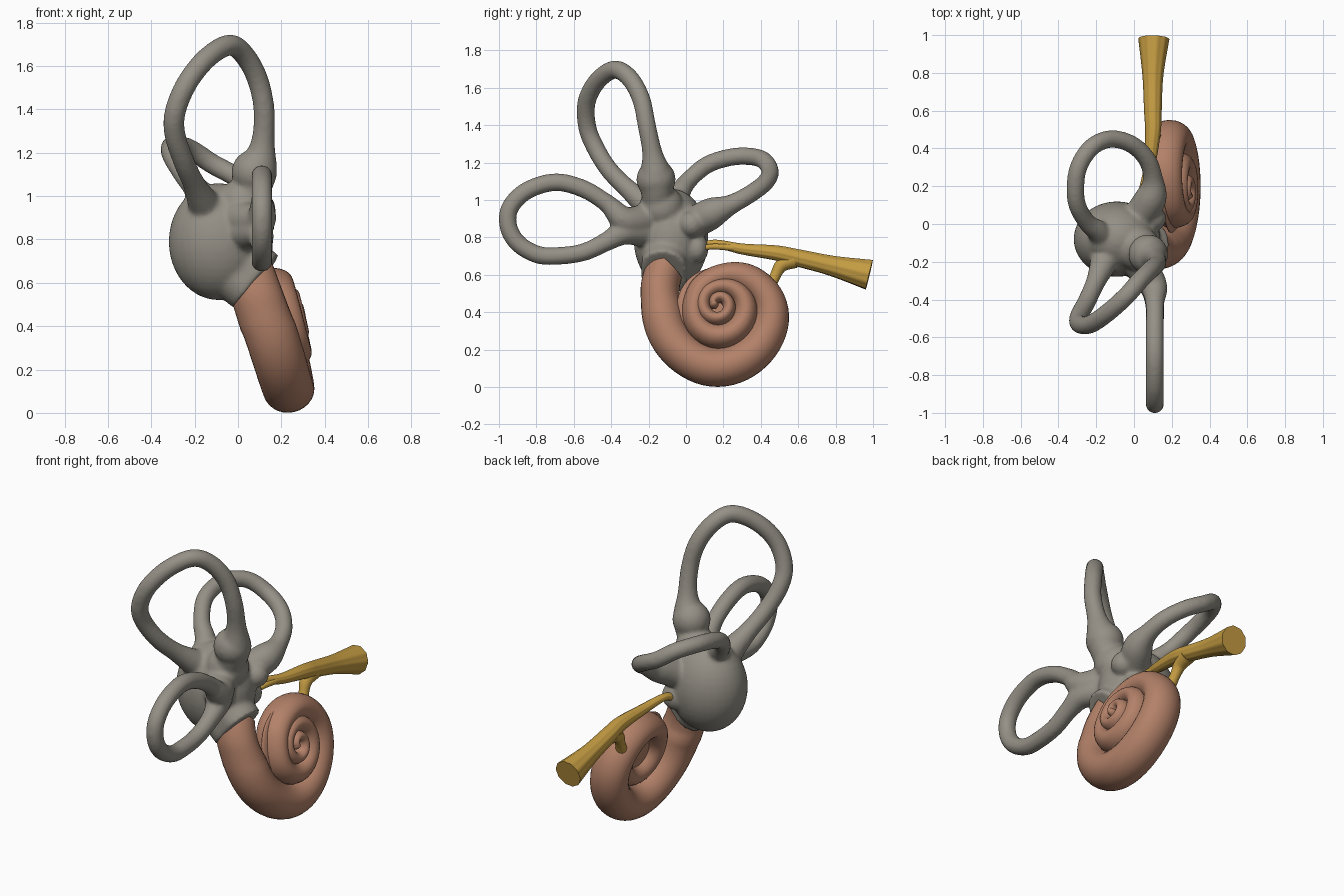
import bpy, bmesh, math
from mathutils import Vector, Matrix

cube = bpy.data.objects.get("Cube")
if cube:
    bpy.data.objects.remove(cube, do_unlink=True)


def material(name, colour):
    mat = bpy.data.materials.new(name)
    mat.use_nodes = True
    mat.diffuse_color = (*colour, 1)
    mat.node_tree.nodes["Principled BSDF"].inputs["Base Color"].default_value = (*colour, 1)
    return mat


grey = material("warm_grey", (0.30, 0.28, 0.24))
copper = material("copper_brown", (0.45, 0.22, 0.14))
gold = material("golden_yellow", (0.55, 0.33, 0.055))


def resample(rows, steps=8):
    """Catmull-Rom interpolation through rows of any length."""
    pts = [Vector(r) for r in rows]
    pts = [pts[0]] + pts + [pts[-1]]
    out = []
    for p0, p1, p2, p3 in zip(pts, pts[1:], pts[2:], pts[3:]):
        for i in range(steps):
            t = i / steps
            out.append(0.5 * (2 * p1 + (p2 - p0) * t + (2 * p0 - 5 * p1 + 4 * p2 - p3) * t * t
                              + (3 * p1 - p0 - 3 * p2 + p3) * t ** 3))
    return out + [pts[-1]]


def skin(bm, rings):
    """Join rings of points into a capped tube."""
    loops = [[bm.verts.new(p) for p in ring] for ring in rings]
    n = len(loops[0])
    for a, b in zip(loops, loops[1:]):
        for i in range(n):
            bm.faces.new((a[i], a[(i + 1) % n], b[(i + 1) % n], b[i]))
    bm.faces.new(loops[0][::-1])
    bm.faces.new(loops[-1])


def tube(bm, rows, sides=24, ribs=0, depth=0.0):
    """Sweep a round section along (x, y, z, radius) rows."""
    path = resample(rows)
    side, rings = None, []
    for i, p in enumerate(path):
        d = (path[min(i + 1, len(path) - 1)] - path[max(i - 1, 0)]).to_3d().normalized()
        side = d.orthogonal() if side is None else side - d * side.dot(d)
        side.normalize()
        up = d.cross(side)
        ring = []
        for k in range(sides):
            a = math.tau * k / sides
            r = p[3] * (1 + depth * math.cos(ribs * a))
            ring.append(p.to_3d() + (side * math.cos(a) + up * math.sin(a)) * r)
        rings.append(ring)
    skin(bm, rings)


def ball(bm, centre, size, turn=0.0):
    m = Matrix.Translation(centre) @ Matrix.Rotation(turn, 4, 'Y') @ Matrix.Diagonal((*size, 1))
    bmesh.ops.create_uvsphere(bm, u_segments=32, v_segments=20, radius=1, matrix=m)


def finish(bm, name, mat):
    bmesh.ops.recalc_face_normals(bm, faces=bm.faces)
    mesh = bpy.data.meshes.new(name)
    bm.to_mesh(mesh)
    bm.free()
    mesh.materials.append(mat)
    ob = bpy.data.objects.new(name, mesh)
    bpy.context.collection.objects.link(ob)
    bpy.ops.object.select_all(action='DESELECT')
    ob.select_set(True)
    bpy.context.view_layer.objects.active = ob
    bpy.ops.object.shade_smooth_by_angle(angle=math.radians(50))
    return ob


# Chamber with its three looping canals, blended into one skin
bm = bmesh.new()
ball(bm, (-0.09, -0.08, 0.79), (0.23, 0.2, 0.27))
ball(bm, (0.02, -0.13, 0.96), (0.12, 0.12, 0.12))
ball(bm, (0.075, -0.16, 1.11), (0.105, 0.105, 0.105))
ball(bm, (-0.15, -0.09, 0.95), (0.1, 0.1, 0.1))
ball(bm, (0.1, 0.03, 0.87), (0.07, 0.07, 0.07))
ball(bm, (0.03, 0.06, 0.74), (0.08, 0.06, 0.08))

upper_canal = [
    (0.05, -0.15, 0.98, 0.08), (0.09, -0.16, 1.12, 0.09), (0.115, -0.18, 1.25, 0.055),
    (0.12, -0.21, 1.4, 0.049), (0.09, -0.24, 1.54, 0.049), (0.03, -0.3, 1.65, 0.049),
    (-0.04, -0.38, 1.697, 0.049), (-0.14, -0.47, 1.64, 0.049), (-0.23, -0.53, 1.53, 0.049),
    (-0.287, -0.53, 1.4, 0.049), (-0.292, -0.49, 1.29, 0.049), (-0.25, -0.41, 1.16, 0.049),
    (-0.2, -0.3, 1.05, 0.053), (-0.15, -0.18, 0.95, 0.08)]
front_canal = [
    (0, -0.18, 0.9, 0.09), (0.1, -0.32, 0.89, 0.075), (0.11, -0.42, 0.98, 0.05),
    (0.11, -0.55, 1.06, 0.048), (0.11, -0.7, 1.095, 0.048), (0.11, -0.85, 1.05, 0.048),
    (0.11, -0.94, 0.96, 0.048), (0.11, -0.95, 0.86, 0.048), (0.11, -0.9, 0.77, 0.048),
    (0.11, -0.8, 0.71, 0.048), (0.11, -0.7, 0.7, 0.048), (0.11, -0.55, 0.72, 0.048),
    (0.11, -0.42, 0.78, 0.052), (0.09, -0.32, 0.83, 0.07), (0, -0.18, 0.83, 0.09)]
rear_canal = [
    (-0.15, -0.1, 0.94, 0.08), (-0.19, -0.04, 1.03, 0.06), (-0.25, 0.01, 1.1, 0.048),
    (-0.3, 0.1, 1.18, 0.047), (-0.31, 0.2, 1.22, 0.047), (-0.29, 0.31, 1.235, 0.047),
    (-0.22, 0.41, 1.215, 0.047), (-0.12, 0.45, 1.15, 0.047), (-0.01, 0.42, 1.09, 0.047),
    (0.07, 0.34, 1.03, 0.048), (0.1, 0.24, 0.975, 0.054), (0.09, 0.14, 0.93, 0.084),
    (0.02, 0.03, 0.87, 0.085)]
for rows in (upper_canal, front_canal, rear_canal):
    tube(bm, rows)

# Oval neck towards the shell, from two side-by-side tubes
for s in (-0.04, 0, 0.035):
    dx, dz = 0.64 * s, 0.77 * s
    tube(bm, [(-0.1 + dx, -0.1, 0.77 + dz, 0.13), (0.01 + dx, -0.11, 0.67 + dz, 0.124),
              (0.088 + dx, -0.12, 0.605 + dz, 0.122)])
chamber = finish(bm, "chamber_and_canals", grey)
remesh = chamber.modifiers.new("blend", 'REMESH')
remesh.mode = 'VOXEL'
remesh.voxel_size = 0.011
remesh.use_smooth_shade = True
soften = chamber.modifiers.new("soften", 'SMOOTH')
soften.factor = 0.5
soften.iterations = 8

# Coiled shell: (angle, distance from axis, half width) about a tilted axis
coil = [
    (137, 0.37, 0.106), (158, 0.33, 0.11), (180, 0.297, 0.112), (225, 0.3, 0.107),
    (270, 0.32, 0.104), (315, 0.305, 0.1), (360, 0.285, 0.092), (405, 0.22, 0.088),
    (450, 0.158, 0.075), (495, 0.13, 0.07), (540, 0.125, 0.065), (630, 0.165, 0.065),
    (720, 0.15, 0.06), (810, 0.1, 0.047), (900, 0.08, 0.042), (990, 0.075, 0.036),
    (1080, 0.06, 0.034), (1170, 0.04, 0.03), (1260, 0.02, 0.024)]
tilt = math.radians(13)
hub = Vector((0.133, 0.17, 0.41))
axis = Vector((math.cos(tilt), 0, math.sin(tilt)))
across, rise = Vector((0, 1, 0)), Vector((-math.sin(tilt), 0, math.cos(tilt)))
rings = []
for angle, dist, half in resample(coil):
    a = math.radians(angle)
    out = across * math.cos(a) + rise * math.sin(a)
    p = max(0, (angle - 180) / 1080)
    early = max(0, 180 - angle)
    thick = 0.124 - 0.08 * p - 0.0002 * early
    centre = hub + out * dist + axis * (0.14 * p ** 0.6 - 0.0006 * early)
    rings.append([centre + out * half * math.cos(t) + axis * thick * math.sin(t)
                  for t in (math.tau * k / 28 for k in range(28))])
bm = bmesh.new()
skin(bm, rings)
ball(bm, centre, (thick, half, half), -tilt)
ball(bm, hub + axis * 0.07, (0.03, 0.22, 0.22), -tilt)
finish(bm, "spiral_shell", copper)

# Ribbed nerve trunk with a branch into the shell and a side strand
bm = bmesh.new()
tube(bm, [(0.01, 0.06, 0.73, 0.022), (0.03, 0.11, 0.757, 0.022), (0.045, 0.17, 0.765, 0.022),
          (0.08, 0.3, 0.738, 0.029), (0.1, 0.48, 0.717, 0.04), (0.1, 0.6, 0.69, 0.046),
          (0.1, 0.78, 0.648, 0.054), (0.105, 0.98, 0.6, 0.081)], 60, 10, 0.022)
finish(bm, "nerve_trunk", gold)
bm = bmesh.new()
tube(bm, [(0.1, 0.58, 0.68, 0.045), (0.1, 0.51, 0.65, 0.036), (0.11, 0.47, 0.58, 0.029),
          (0.13, 0.42, 0.49, 0.045)])
finish(bm, "nerve_branch", gold)
bm = bmesh.new()
tube(bm, [(0.05, 0.07, 0.73, 0.015), (0.07, 0.13, 0.75, 0.015), (0.08, 0.24, 0.745, 0.017),
          (0.085, 0.36, 0.73, 0.018)])
finish(bm, "nerve_strand", gold)
